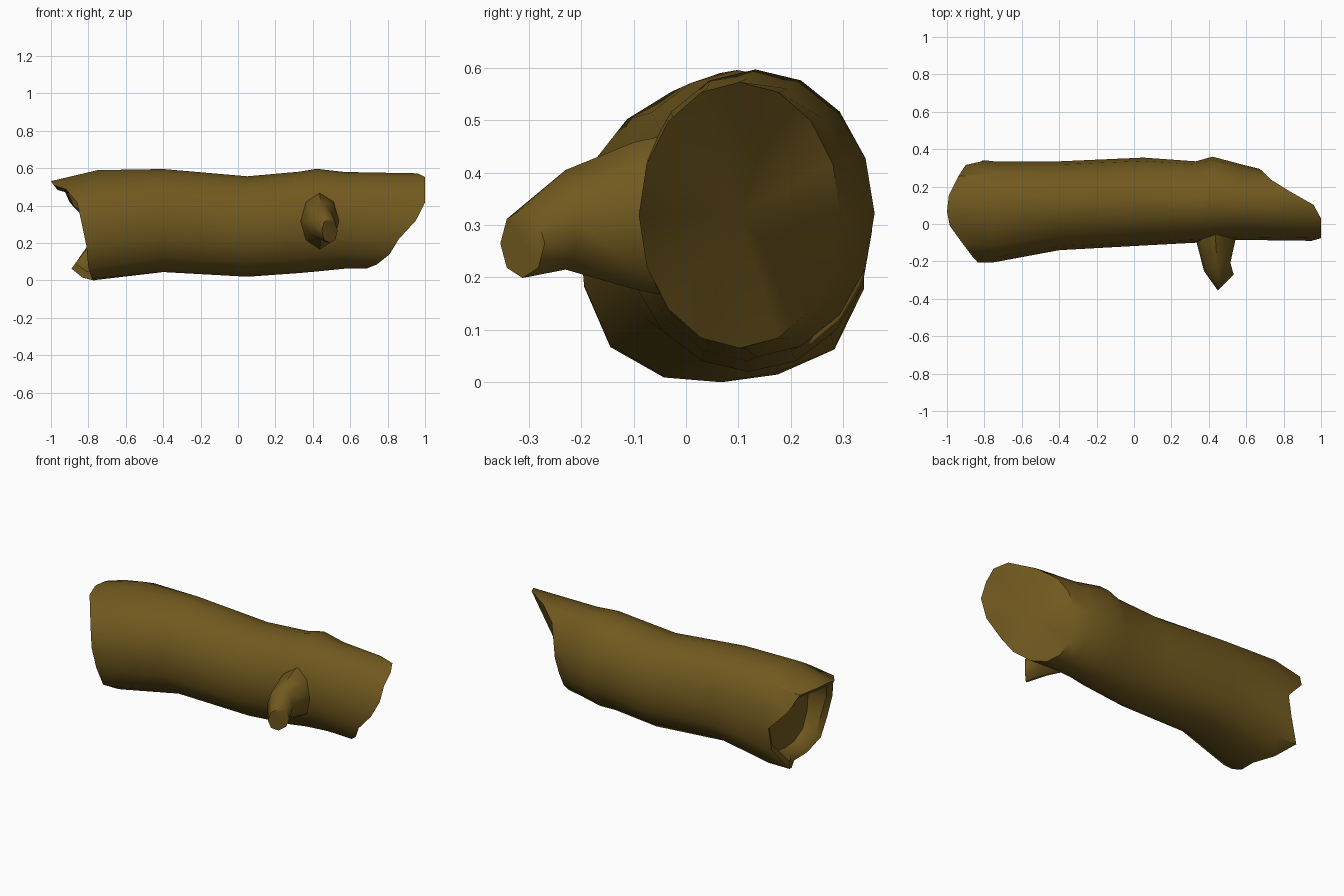
import bpy, bmesh, math
from mathutils import Vector

if "Cube" in bpy.data.objects:
    bpy.data.objects.remove(bpy.data.objects["Cube"])

bark = bpy.data.materials.new("brown_bark")
bark.diffuse_color = (0.165, 0.1, 0.0135, 1)
bark.use_nodes = True
bark.node_tree.nodes["Principled BSDF"].inputs["Base Color"].default_value = bark.diffuse_color


def loft(name, rings, cap_start=None, cap_end=None, angle=40):
    """Skin rings of points; each end is closed by a fan to a point or by a flat face."""
    bm = bmesh.new()
    loops = [[bm.verts.new(p) for p in r] for r in rings]
    n = len(loops[0])
    for a, b in zip(loops, loops[1:]):
        for i in range(n):
            j = (i + 1) % n
            bm.faces.new((a[i], a[j], b[j], b[i]))
    for loop, cap in ((loops[0], cap_start), (loops[-1], cap_end)):
        if cap is None:
            bm.faces.new(loop)
        else:
            c = bm.verts.new(cap)
            for i in range(n):
                bm.faces.new((loop[i], loop[(i + 1) % n], c))
    bmesh.ops.recalc_face_normals(bm, faces=bm.faces)
    me = bpy.data.meshes.new(name)
    bm.to_mesh(me)
    bm.free()
    me.materials.append(bark)
    ob = bpy.data.objects.new(name, me)
    bpy.context.collection.objects.link(ob)
    bpy.ops.object.select_all(action='DESELECT')
    ob.select_set(True)
    bpy.context.view_layer.objects.active = ob
    bpy.ops.object.shade_smooth_by_angle(angle=math.radians(angle))
    return ob


SIDES = 16
# Uneven outline of the trunk towards the broken end (1 = true oval)
uneven = [1, 1.02, 1.08, 1.0, 0.95, 0.9, 0.93, 0.98,
          1, 1.04, 1.1, 1.05, 1, 1.03, 1.14, 1.08]


def section(y0, y1, z0, z1, scale=1.0, amount=0.0):
    """Oval (y, z) points, starting at the back and going over the top."""
    cy, cz = (y0 + y1) / 2, (z0 + z1) / 2
    ry, rz = (y1 - y0) / 2 * scale, (z1 - z0) / 2 * scale
    pts = []
    for k in range(SIDES):
        f, a = 1 + (uneven[k] - 1) * amount, math.tau * k / SIDES
        pts.append((cy + ry * f * math.cos(a), cz + rz * f * math.sin(a)))
    return pts


# Trunk: hollow broken end on the left, slanted saw cut on the right
broken = (-0.205, 0.34, 0.0, 0.605)
rim_x = [-0.79, -0.90, -0.94, -0.99, -1.0, -0.985, -0.92, -0.86,
         -0.835, -0.81, -0.80, -0.78, -0.77, -0.83, -0.89, -0.81]


def rim(inset, thickness):
    ring = []
    for k, x in enumerate(rim_x):
        s = (1 - 1.7 * max(0, -0.88 - x)) * thickness   # upper lip droops inwards
        y, z = section(*broken, s, 1)[k]
        ring.append((x + inset, y, z))
    return ring


rings = [[(-0.71, y, z) for y, z in section(*broken, 0.8, 1)],   # cavity wall
         rim(0.02, 0.88), rim(0, 1)]
for x, y0, y1, z0, z1, amount in [(-0.75, -0.205, 0.335, 0.004, 0.605, 1),
                                  (-0.4, -0.14, 0.335, 0.045, 0.60, 0.3),
                                  (0.05, -0.115, 0.355, 0.02, 0.557, 0),
                                  (0.33, -0.10, 0.335, 0.04, 0.582, 0),
                                  (0.42, -0.095, 0.36, 0.048, 0.597, 0),
                                  (0.57, -0.085, 0.32, 0.063, 0.58, 0)]:
    rings.append([(x, y, z) for y, z in section(y0, y1, z0, z1, 1, amount)])
cut_x = [0.67, 0.69, 0.73, 0.83, 0.96, 1.0, 1.0, 1.0,
         0.95, 0.86, 0.81, 0.74, 0.69, 0.66, 0.65, 0.65]
rings.append([(x, y, z) for x, (y, z) in zip(cut_x, section(-0.09, 0.295, 0.065, 0.573))])
end = sum((Vector(p) for p in rings[-1]), Vector()) / SIDES
loft("log_trunk", rings, cap_start=(-0.67, 0.07, 0.3), cap_end=end)

# Branch stub: tapering, bending towards the right
stub = []
for c, yaw, rw, rh in [((0.437, -0.04, 0.318), 0, 0.108, 0.153),
                       ((0.437, -0.10, 0.318), 0, 0.102, 0.14),
                       ((0.445, -0.23, 0.31), 18, 0.074, 0.095),
                       ((0.49, -0.312, 0.265), 45, 0.06, 0.066)]:
    side = Vector((math.cos(math.radians(yaw)), math.sin(math.radians(yaw)), 0))
    stub.append([Vector(c) + side * rw * math.cos(math.tau * k / 8)
                 + Vector((0, 0, rh * math.sin(math.tau * k / 8))) for k in range(8)])
loft("branch_stub", stub, angle=50)
